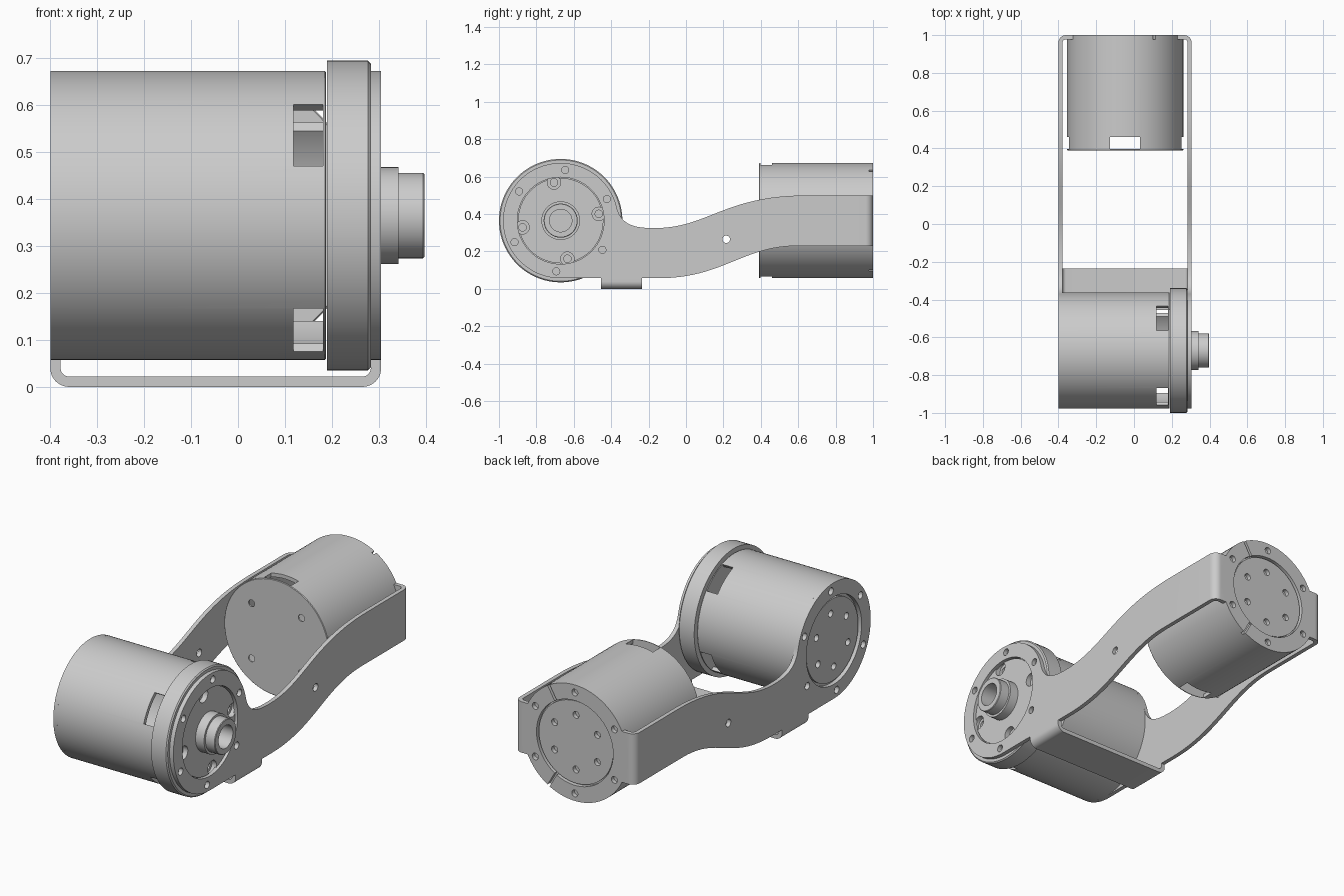
import bpy, bmesh
from math import sin, cos, pi, radians
from mathutils import Matrix, Vector

if "Cube" in bpy.data.objects:
    bpy.data.objects.remove(bpy.data.objects["Cube"])

X, Y, Z = Vector((1, 0, 0)), Vector((0, 1, 0)), Vector((0, 0, 1))
CY, CZ, CX, R = -0.67, 0.365, -0.047, 0.308   # motor centres and radius


def frame(ex, ey, loc=(0, 0, 0)):
    m = Matrix((ex, ey, ex.cross(ey))).transposed().to_4x4()
    return Matrix.Translation(loc) @ m


def finish(name, bm, mat):
    bmesh.ops.recalc_face_normals(bm, faces=bm.faces)
    bm.transform(mat)
    me = bpy.data.meshes.new(name)
    bm.to_mesh(me)
    bm.free()
    ob = bpy.data.objects.new(name, me)
    bpy.context.collection.objects.link(ob)
    return ob


def prism(name, pts, z0, z1, mat):
    bm = bmesh.new()
    f = bm.faces.new([bm.verts.new((a, b, z0)) for a, b in pts])
    g = bmesh.ops.extrude_face_region(bm, geom=[f])
    bmesh.ops.translate(bm, vec=(0, 0, z1 - z0),
                        verts=[v for v in g['geom'] if isinstance(v, bmesh.types.BMVert)])
    return finish(name, bm, mat)


def lathe(name, prof, mat, steps=96):
    bm = bmesh.new()
    vs = [bm.verts.new((r, 0, z)) for r, z in prof]
    es = [bm.edges.new(p) for p in zip(vs, vs[1:])]
    bmesh.ops.spin(bm, geom=vs + es, cent=(0, 0, 0), axis=(0, 0, 1),
                   angle=2 * pi, steps=steps, use_duplicate=False)
    bmesh.ops.remove_doubles(bm, verts=bm.verts, dist=1e-5)
    return finish(name, bm, mat)


def drills(holes, z0, z1, mat):
    """Separate cylinders (x, y, radius) in one cutter."""
    bm = bmesh.new()
    for x, y, r in holes:
        bmesh.ops.create_cone(bm, cap_ends=True, segments=96 if r > 0.1 else 24,
                              radius1=r, radius2=r, depth=z1 - z0,
                              matrix=Matrix.Translation((x, y, (z0 + z1) / 2)))
    return finish("cutter", bm, mat)


def box(x0, x1, y0, y1, z0, z1, mat):
    return prism("cutter", [(x0, y0), (x1, y0), (x1, y1), (x0, y1)], z0, z1, mat)


def boolean(ob, other, op='DIFFERENCE'):
    m = ob.modifiers.new("bool", 'BOOLEAN')
    m.operation, m.object, m.solver = op, other, 'EXACT'
    bpy.context.view_layer.update()
    me = bpy.data.meshes.new_from_object(ob.evaluated_get(bpy.context.evaluated_depsgraph_get()))
    ob.modifiers.clear()
    ob.data = me
    bpy.data.objects.remove(other)


def circle_of(n, rad, r, start=0, cx=0, cy=0):
    return [(cx + rad * cos(radians(start + 360 * k / n)),
             cy + rad * sin(radians(start + 360 * k / n)), r) for k in range(n)]


def bez(p0, p1, p2, p3, n=24):
    out = []
    for i in range(1, n + 1):
        t = i / n
        s = 1 - t
        out.append(tuple(s**3 * a + 3 * s * s * t * b + 3 * s * t * t * c + t**3 * d
                         for a, b, c, d in zip(p0, p1, p2, p3)))
    return out


def u_outline(x0, x1, start, end, t, r):
    """Rounded U strip, closed at 'end'."""
    s = 1 if end > start else -1

    def path(a, b, e, rad):
        arc = [radians(9 * k) for k in range(11)]
        left = [(a + rad - rad * cos(q), e - s * (rad - rad * sin(q))) for q in arc]
        right = [(b - rad + rad * sin(q), e - s * (rad - rad * cos(q))) for q in arc]
        return [(a, start)] + left + right + [(b, start)]
    return path(x0, x1, end, r) + path(x0 + t, x1 - t, end - s * t, r - t)[::-1]


# Motors: hollow can, four vent slots by the cap, output disc at the other end
def motor(name, length, mat):
    L = length
    ob = lathe(name, [(0, 0), (R - .003, 0), (R, .003), (R, L), (.218, L), (.218, L + .012), (0, L + .012)], mat)
    boolean(ob, drills([(0, 0, R - .02)], .007, L - .02, mat))
    for a in (0, pi / 2):
        boolean(ob, box(-.4, .4, -.08, .08, .007, .07, mat @ Matrix.Rotation(a, 4, 'Z')))
    boolean(ob, drills(circle_of(4, .207, .018, 45), -.02, .02, mat))
    boolean(ob, drills(circle_of(6, .145, .018), L - .01, L + .05, mat))
    return ob


twist = Matrix.Rotation(radians(125), 4, 'Z')
parts = [motor("front_motor", .566, frame(Z, Y, (.188, CY, CZ)) @ twist),
         motor("rear_motor", .588, frame(Z, X, (CX, .39, CZ)))]

# Bearing hub with stepped hollow shaft
fx = frame(Y, Z, (0, CY, CZ))
hub = lathe("bearing_hub", [(0, .19), (.33, .19), (.33, .277), (.324, .283), (.228, .283), (.228, .292),
                            (.103, .292), (.103, .342), (.091, .342), (.091, .394), (.088, .397),
                            (.06, .397), (.06, .21), (0, .21)], fx)
boolean(hub, drills(circle_of(4, .207, .036, 10), .265, .34, fx))
boolean(hub, drills(circle_of(4, .207, .02, 10), .215, .34, fx))
parts.append(hub)

# Bracket: U strip in plan trimmed to the curved side profile
side = [(1.1, .5), (.65, .5)]
side += bez((.65, .5), (.2, .5), (.12, .325), (-.17, .325))
side += bez((-.17, .325), (-.27, .325), (-.345, .34), (-.369, .43), 12)
side += [(CY + R * cos(radians(a)), CZ + R * sin(radians(a))) for a in range(15, 271, 3)]
side += [(-.15, .057)]
side += bez((-.15, .057), (.2, .057), (.3, .23), (.6, .23))
side += [(1.1, .23)]
bracket = prism("bracket", u_outline(-.4, .305, -1.1, 1.0, .022, .04), -.1, .8, Matrix())
boolean(bracket, prism("trim", side, -.6, .6, frame(Y, Z)), 'INTERSECT')

# Rear mounting disc and screw holes
ry = frame(Z, X, (CX, 0, CZ))
boolean(bracket, drills([(0, 0, R)], .978, 1.0, ry), 'UNION')
boolean(bracket, drills([(0, 0, .225)] + circle_of(6, .268, .018), .9, 1.1, ry))
for a in (30, 150):
    boolean(bracket, box(.2, .34, -.007, .007, .95, 1.05, ry @ Matrix.Rotation(radians(a), 4, 'Z')))
boolean(bracket, drills([(0, 0, .232), (.885, -.1, .02)] + circle_of(6, .272, .019, 25), -.6, .6, fx))
parts.append(bracket)

# Cross tray under the front motor
parts.append(prism("bottom_tray", u_outline(-.4, .305, .058, 0, .022, .04), .235, .455, frame(X, Z)))

for ob in parts:
    ob.data.polygons.foreach_set("use_smooth", [True] * len(ob.data.polygons))
    ob.data.set_sharp_from_angle(angle=radians(30))
